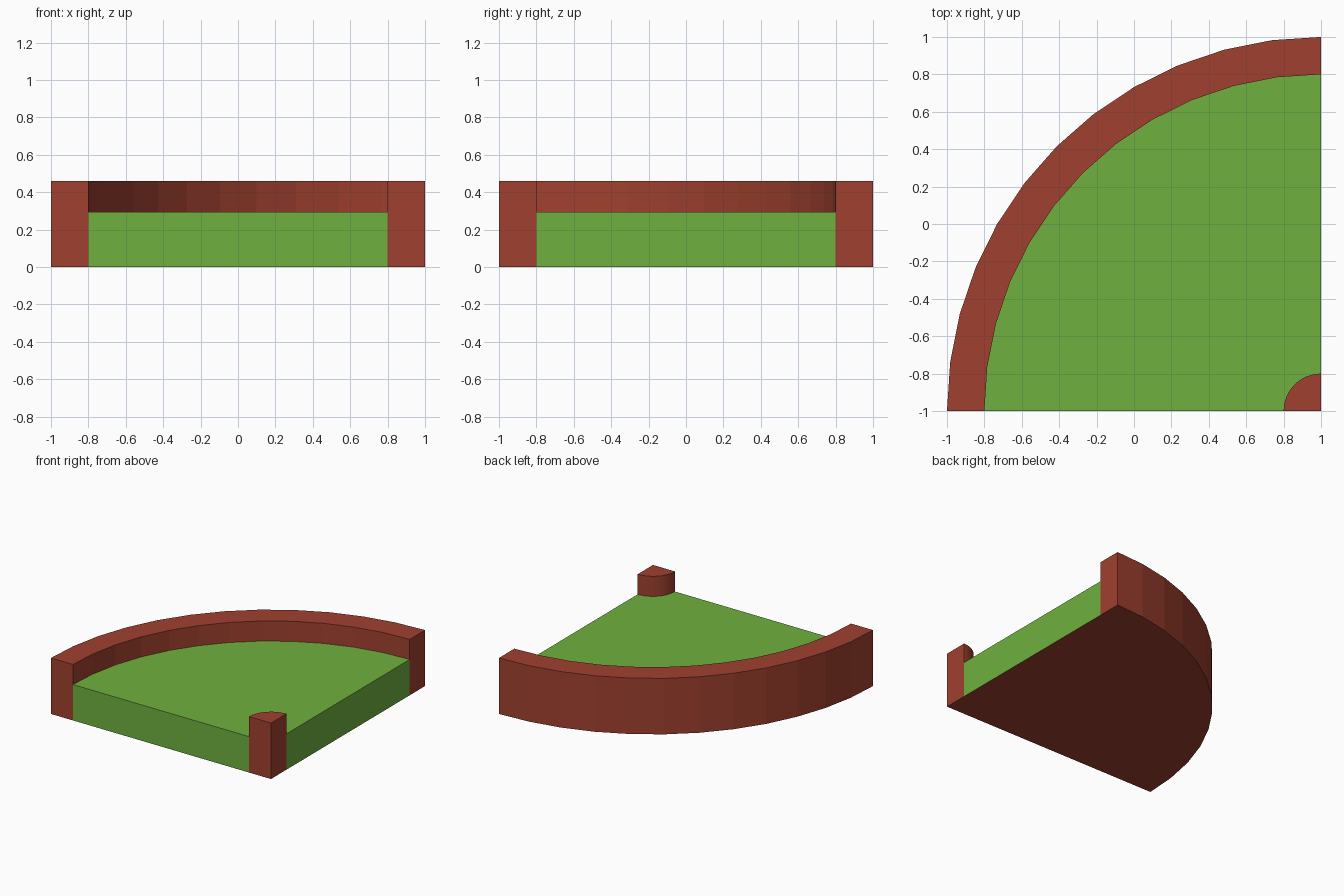
import bpy, bmesh
from math import sin, cos, radians

if "Cube" in bpy.data.objects:
    bpy.data.objects.remove(bpy.data.objects["Cube"])

CENTRE = (1.0, -1.0)   # corner the quarter circle turns around
STEPS = 12             # flat facets along each arc


def material(name, rgb):
    m = bpy.data.materials.new(name)
    m.diffuse_color = (*rgb, 1)
    m.use_nodes = True
    m.node_tree.nodes["Principled BSDF"].inputs["Base Color"].default_value = m.diffuse_color
    return m


brick = material("brick_red", (0.35, 0.052, 0.028))
grass = material("grass_green", (0.162, 0.434, 0.05))


def arc(radius):
    angles = [radians(90 + 90 * i / STEPS) for i in range(STEPS + 1)]
    return [(CENTRE[0] + radius * cos(a), CENTRE[1] + radius * sin(a), 0)
            for a in angles]


def sector(name, inner, outer, height, mats):
    """Quarter ring (or quarter disc when inner is 0) raised from the floor."""
    inside = arc(inner)[::-1] if inner else [(*CENTRE, 0)]
    bm = bmesh.new()
    base = bm.faces.new([bm.verts.new(p) for p in arc(outer) + inside])
    top = bmesh.ops.extrude_face_region(bm, geom=[base], use_keep_orig=True)["geom"]
    bmesh.ops.translate(bm, vec=(0, 0, height),
                        verts=[g for g in top if isinstance(g, bmesh.types.BMVert)])
    bmesh.ops.recalc_face_normals(bm, faces=bm.faces)
    for f in bm.faces:
        if f.normal.z < -0.5:
            f.material_index = len(mats) - 1   # underside takes the last material
    mesh = bpy.data.meshes.new(name)
    bm.to_mesh(mesh)
    bm.free()
    for m in mats:
        mesh.materials.append(m)
    obj = bpy.data.objects.new(name, mesh)
    bpy.context.collection.objects.link(obj)


# Curved border, corner post and the lawn between them (brick underside)
sector("curved_border", 1.8, 2.0, 0.46, [brick])
sector("corner_post", 0.0, 0.2, 0.46, [brick])
sector("lawn", 0.2, 1.8, 0.295, [grass, brick])
